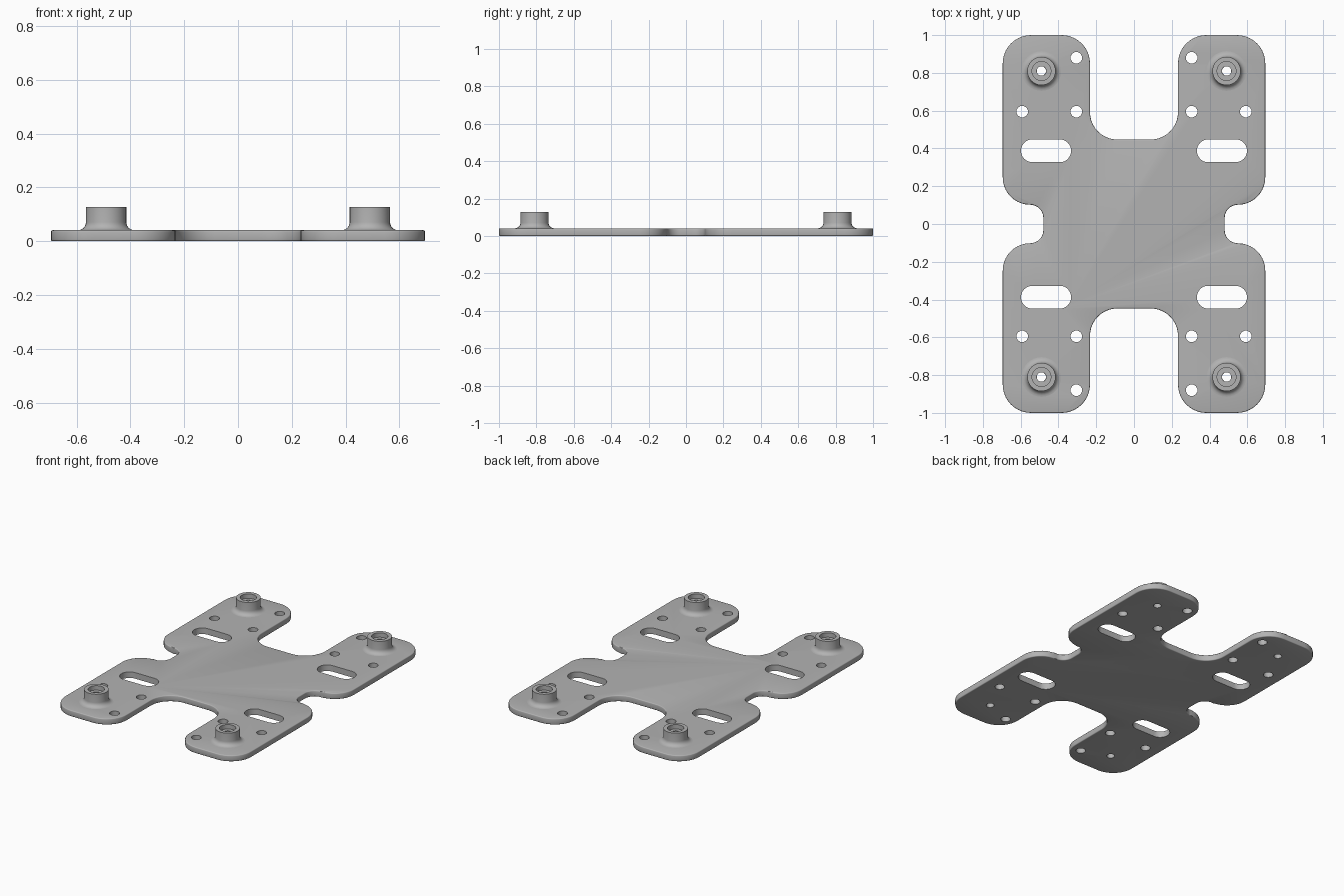
import bpy, bmesh, math
from mathutils import Vector

if "Cube" in bpy.data.objects:
    bpy.data.objects.remove(bpy.data.objects["Cube"], do_unlink=True)

THICK = 0.041
SIGNS = [(sx, sy) for sx in (-1, 1) for sy in (-1, 1)]

gray = bpy.data.materials.new("plain_gray")
gray.use_nodes = True
gray.diffuse_color = (0.45, 0.45, 0.45, 1)
gray.node_tree.nodes["Principled BSDF"].inputs["Base Color"].default_value = gray.diffuse_color


def make_object(name, bm):
    bmesh.ops.recalc_face_normals(bm, faces=bm.faces)
    mesh = bpy.data.meshes.new(name)
    bm.to_mesh(mesh)
    bm.free()
    mesh.materials.append(gray)
    obj = bpy.data.objects.new(name, mesh)
    bpy.context.collection.objects.link(obj)
    return obj


def smooth(obj, degrees=35):
    bpy.ops.object.select_all(action='DESELECT')
    obj.select_set(True)
    bpy.context.view_layer.objects.active = obj
    bpy.ops.object.shade_smooth_by_angle(angle=math.radians(degrees))


def rounded(corners, steps=10):
    """Round each (x, y, radius) right-angled corner of a closed outline."""
    points = []
    for i, (x, y, r) in enumerate(corners):
        here = Vector((x, y))
        a = (Vector(corners[i - 1][:2]) - here).normalized()
        b = (Vector(corners[(i + 1) % len(corners)][:2]) - here).normalized()
        for k in range(steps + 1):
            t = math.pi / 2 * k / steps
            points.append(here + r * (a * (1 - math.sin(t)) + b * (1 - math.cos(t))))
    return points


def prism(bm, points, z0, z1):
    face = bm.faces.new([bm.verts.new((p.x, p.y, z0)) for p in points])
    up = bmesh.ops.extrude_face_region(bm, geom=[face])["geom"]
    bmesh.ops.translate(bm, vec=(0, 0, z1 - z0),
                        verts=[v for v in up if isinstance(v, bmesh.types.BMVert)])


def circle(x, y, r, n):
    return [Vector((x + r * math.cos(2 * math.pi * (i + 0.5) / n),
                    y + r * math.sin(2 * math.pi * (i + 0.5) / n))) for i in range(n)]


# Plate: one quarter of the outline, mirrored around both axes
quarter = [(0.233, 0.447, 0.145), (0.233, 1, 0.15), (0.695, 1, 0.15),
           (0.695, 0.102, 0.145), (0.48, 0.102, 0.07)]
right = quarter + [(x, -y, r) for x, y, r in reversed(quarter)]
outline = right + [(-x, y, r) for x, y, r in reversed(right)]
bm = bmesh.new()
prism(bm, rounded(outline), 0, THICK)
rim = [e for e in bm.edges if abs(e.verts[0].co.z - e.verts[1].co.z) < 1e-6]
bmesh.ops.bevel(bm, geom=rim, offset=0.006, segments=3, profile=0.5, affect='EDGES')
plate = make_object("plate", bm)

# Holes and slots
bm = bmesh.new()
for sx, sy in SIGNS:
    for x, y, r, n in ((0.305, 0.88, 0.031, 12), (0.305, 0.595, 0.031, 12),
                       (0.592, 0.595, 0.031, 12), (0.49, 0.81, 0.025, 16)):
        prism(bm, circle(sx * x, sy * y, r, n), -0.1, 0.2)
    x0, x1, y0, y1 = 0.333, 0.598, 0.327, 0.448
    slot = [(sx * x, sy * y, 0.06) for x, y in ((x0, y0), (x1, y0), (x1, y1), (x0, y1))]
    prism(bm, rounded(slot, 8), -0.1, 0.2)
bmesh.ops.remove_doubles(bm, verts=bm.verts, dist=1e-5)
cutter = make_object("hole_cutter", bm)
cutter.hide_render = True
cut = plate.modifiers.new("holes", 'BOOLEAN')
cut.operation, cut.solver, cut.object = 'DIFFERENCE', 'EXACT', cutter
bpy.context.view_layer.objects.active = plate
bpy.ops.object.modifier_apply(modifier=cut.name)
bpy.data.objects.remove(cutter, do_unlink=True)
smooth(plate)

# Standoffs: lathed profile with a fillet at the foot and a stepped bore
FILLET = 0.03
foot = [(0.075 + FILLET * (1 - math.sin(t)), THICK + FILLET * (1 - math.cos(t)))
        for t in (math.pi / 2 * k / 6 for k in range(7))]
profile = foot + [(0.075, 0.127), (0.05, 0.127), (0.05, 0.097), (0.025, 0.097), (0.025, THICK)]
for sx, sy in SIGNS:
    bm = bmesh.new()
    verts = [bm.verts.new((r, 0, z)) for r, z in profile]
    edges = [bm.edges.new(pair) for pair in zip(verts, verts[1:])]
    bmesh.ops.spin(bm, geom=verts + edges, cent=(0, 0, 0), axis=(0, 0, 1),
                   angle=2 * math.pi, steps=32, use_merge=True)
    bmesh.ops.remove_doubles(bm, verts=bm.verts, dist=1e-5)
    name = ("back" if sy > 0 else "front") + ("_left" if sx > 0 else "_right") + "_standoff"
    standoff = make_object(name, bm)
    standoff.location = (sx * 0.49, sy * 0.81, 0)
    smooth(standoff)
